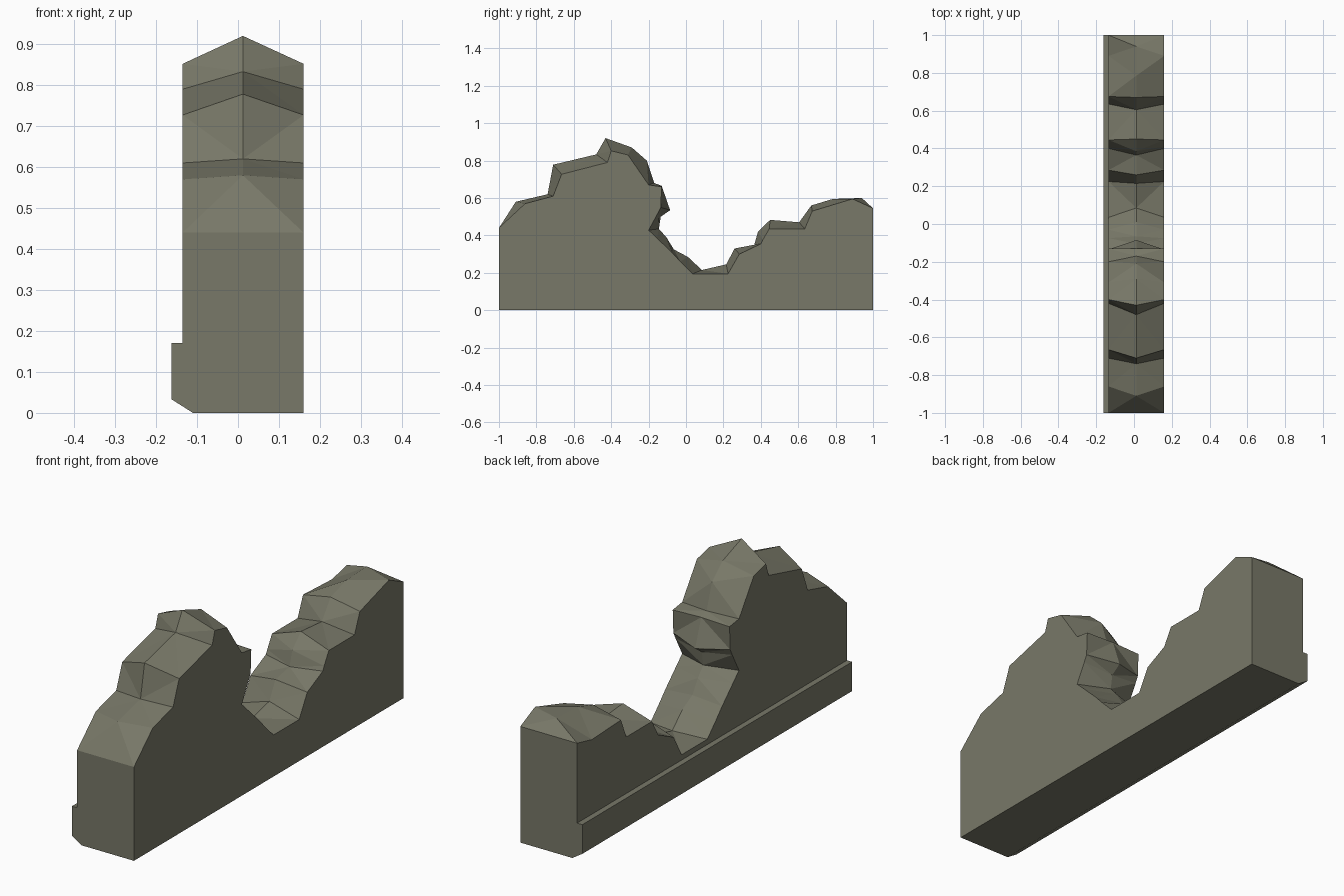
import bpy, bmesh

if "Cube" in bpy.data.objects:
    bpy.data.objects.remove(bpy.data.objects["Cube"])

X_LEFT, X_RIDGE, X_RIGHT = -0.135, 0.012, 0.16

# Broken top edge: (side y, side z, ridge y, ridge z) from front to back
ROWS = [
    (-1, .44, -1, .44), (-.86, .57, -.91, .58), (-.71, .61, -.74, .62),
    (-.665, .727, -.71, .778), (-.42, .79, -.48, .833), (-.40, .852, -.43, .92),
    (-.31, .83, -.29, .87), (-.2, .67, -.21, .80), (-.2, .67, -.17, .68),
    (-.13, .66, -.13, .665), (-.135, .55, -.085, .535), (-.15, .52, -.135, .50),
    (-.2, .428, -.145, .435), (-.155, .385, -.105, .39), (-.075, .308, -.065, .325),
    (-.03, .26, .01, .285), (.035, .195, .085, .215), (.225, .195, .215, .245),
    (.285, .30, .26, .33), (.40, .355, .365, .35), (.41, .375, .385, .42),
    (.445, .435, .45, .483), (.635, .435, .605, .47), (.675, .53, .67, .56),
    (.89, .595, .785, .595), (1, .545, .94, .60), (1, .545, 1, .545),
]
# Lower cross-section with the chamfered plinth on the left: (x, z)
LOWER = [(X_LEFT, .17), (-.162, .17), (-.162, .033), (-.11, 0), (X_RIGHT, 0)]

bm = bmesh.new()
cache = {}


def vert(x, y, z):
    key = (x, y, z)
    if key not in cache:
        cache[key] = bm.verts.new(key)
    return cache[key]


def face(*verts):
    unique = list(dict.fromkeys(verts))
    if len(unique) > 2:
        return bm.faces.new(unique)


# Crumbled top: two facet strips meeting at the ridge
left, ridge, right = [], [], []
for sy, sz, ry, rz in ROWS:
    left.append(vert(X_LEFT, sy, .52 if sy == .89 else sz))  # chip on the left
    ridge.append(vert(X_RIDGE, ry, rz))
    right.append(vert(X_RIGHT, sy, sz))
broken = []
for i in range(len(ROWS) - 1):
    broken.append(face(left[i], ridge[i], ridge[i + 1], left[i + 1]))
    broken.append(face(ridge[i], right[i], right[i + 1], ridge[i + 1]))

# Plinth, underside, ends and the two flat sides
front = [vert(x, -1, z) for x, z in LOWER]
back = [vert(x, 1, z) for x, z in LOWER]
for i in range(len(LOWER) - 1):
    face(front[i], front[i + 1], back[i + 1], back[i])
face(*front, right[0], ridge[0], left[0])
face(*back, right[-1], ridge[-1], left[-1])
face(*left, back[0], front[0])
face(*right, back[-1], front[-1])

bmesh.ops.recalc_face_normals(bm, faces=bm.faces[:])
bmesh.ops.triangulate(bm, faces=[f for f in bm.faces if len(f.verts) > 3])

mesh = bpy.data.meshes.new("broken_wall")
bm.to_mesh(mesh)
bm.free()
wall = bpy.data.objects.new("broken_wall", mesh)
bpy.context.collection.objects.link(wall)

stone = bpy.data.materials.new("grey_stone")
stone.diffuse_color = (.188, .188, .138, 1)
stone.use_nodes = True
stone.node_tree.nodes["Principled BSDF"].inputs["Base Color"].default_value = stone.diffuse_color
mesh.materials.append(stone)
